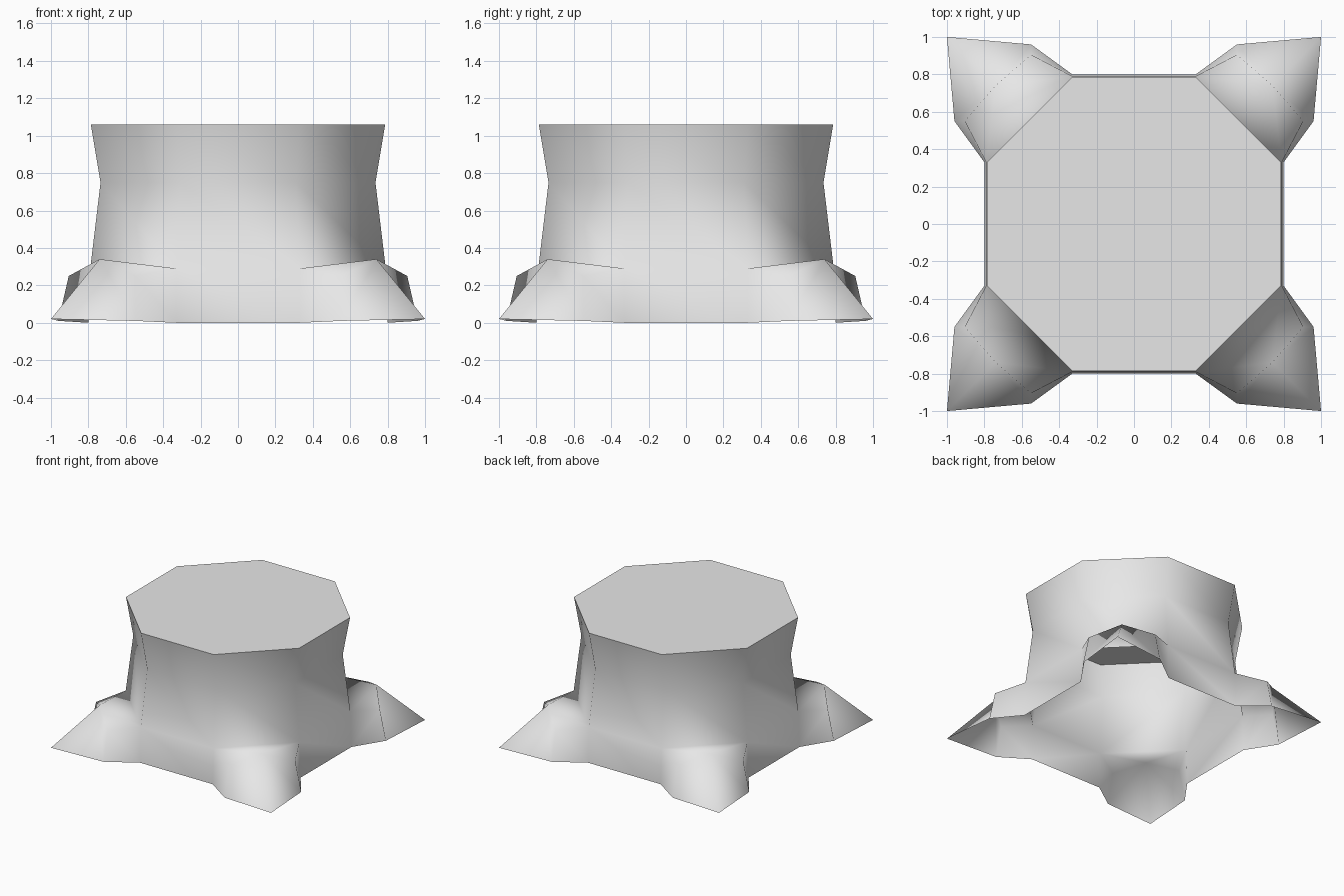
import bpy
import bmesh
from mathutils import Matrix, Vector

cube = bpy.data.objects.get("Cube")
if cube:
    bpy.data.objects.remove(cube)

grey = bpy.data.materials.new("plain grey")
grey.use_nodes = True
colour = (0.8, 0.8, 0.8, 1)
grey.diffuse_color = colour
grey.node_tree.nodes["Principled BSDF"].inputs["Base Color"].default_value = colour

bm = bmesh.new()

# Points of one corner, from the +y side round to the +x side
profile = {
    "base": (0.33, 0.80, 0.0),
    "collar": (0.33, 0.79, 0.29),
    "waist": (0.31, 0.735, 0.75),
    "rim": (0.33, 0.787, 1.06),
    "foot": (0.55, 0.96, 0.01),
    "shoulder": (0.55, 0.905, 0.25),
}
middle = {"peak": (0.74, 0.74, 0.34), "tip": (1.0, 1.0, 0.02)}


def make_corner(turn):
    """Return the corner's vertices: left side, right side, and diagonal."""
    def add(p):
        return bm.verts.new(turn @ Vector(p))
    left = {k: add(p) for k, p in profile.items()}
    right = {k: add((p[1], p[0], p[2])) for k, p in profile.items()}
    return left, right, {k: add(p) for k, p in middle.items()}


corners = [make_corner(Matrix.Rotation(math_turn, 3, "Z"))
           for math_turn in (0, -1.5707963, -3.1415927, -4.712389)]
levels = ["base", "collar", "waist", "rim"]

for i, (left, right, mid) in enumerate(corners):
    following = corners[(i + 1) % len(corners)][0]
    for low, high in zip(levels, levels[1:]):
        # Flat side of the trunk between two roots
        bm.faces.new((right[low], following[low], following[high], right[high]))
        # Diagonal side of the trunk, left open below the collar
        if low != "base":
            bm.faces.new((left[low], right[low], right[high], left[high]))
    # Hollow root flaring out of the corner
    bm.faces.new((left["collar"], right["collar"], mid["peak"]))
    for side in (left, right):
        bm.faces.new((side["base"], side["foot"], side["shoulder"], side["collar"]))
        bm.faces.new((side["foot"], mid["tip"], mid["peak"], side["shoulder"]))
        bm.faces.new((side["shoulder"], mid["peak"], side["collar"]))

for face in bm.faces:
    face.smooth = True

# Flat cut top
cap = bm.faces.new([side["rim"] for c in corners for side in c[:2]])
cap.smooth = False
bmesh.ops.recalc_face_normals(bm, faces=bm.faces)
cap.normal_update()
if cap.normal.z < 0:
    bmesh.ops.reverse_faces(bm, faces=bm.faces)

mesh = bpy.data.meshes.new("stump")
bm.to_mesh(mesh)
bm.free()
mesh.materials.append(grey)
stump = bpy.data.objects.new("stump", mesh)
bpy.context.collection.objects.link(stump)
